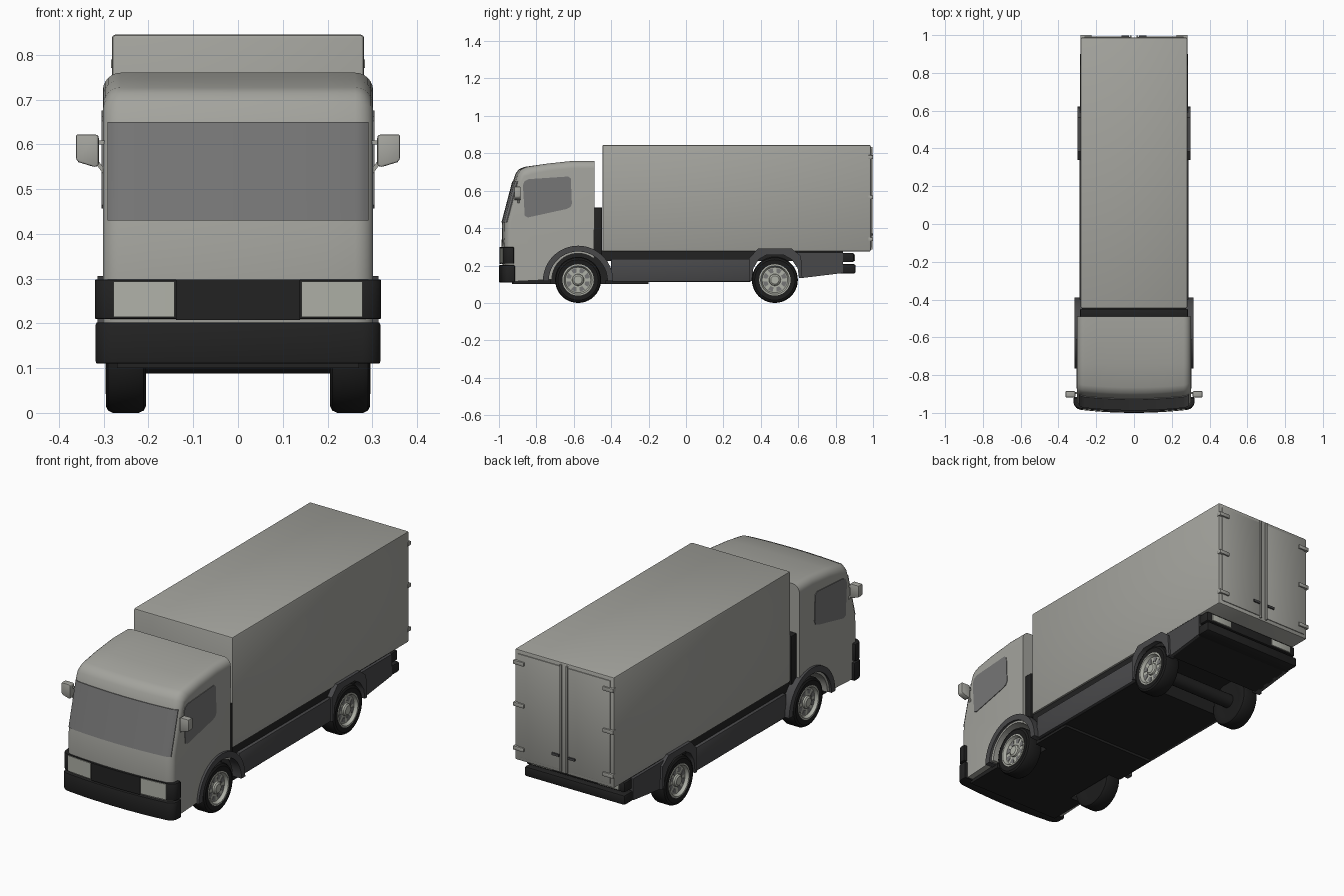
import bpy, bmesh, math

if "Cube" in bpy.data.objects:
    bpy.data.objects.remove(bpy.data.objects["Cube"])

def material(name, r, g, b):
    m = bpy.data.materials.new(name)
    m.diffuse_color = (r, g, b, 1)
    m.use_nodes = True
    m.node_tree.nodes["Principled BSDF"].inputs["Base Color"].default_value = m.diffuse_color
    return m

BODY = material("body_light_grey", .37, .37, .34)
RIM = material("wheel_and_lamp_grey", .43, .44, .39)
GLASS = material("window_grey", .18, .18, .18)
TRIM = material("trim_dark_grey", .065, .065, .068)
BLACK = material("black_plastic", .016, .016, .016)
TYRE = material("tyre_black", .012, .012, .012)

def loft(name, rings, mat, bevel=0, segs=2):
    """Closed skin through equal-sized rings, capped at both ends."""
    bm = bmesh.new()
    vs = [[bm.verts.new(p) for p in ring] for ring in rings]
    n = len(vs[0])
    for a, b in zip(vs, vs[1:]):
        for i in range(n):
            j = (i + 1) % n
            bm.faces.new((a[i], a[j], b[j], b[i]))
    bm.faces.new(vs[0])
    bm.faces.new(vs[-1])
    bmesh.ops.recalc_face_normals(bm, faces=bm.faces[:])
    if bevel:
        edges = [e for e in bm.edges if e.calc_face_angle(0) > .6]
        bmesh.ops.bevel(bm, geom=edges, offset=bevel, segments=segs, profile=.5, affect='EDGES')
    me = bpy.data.meshes.new(name)
    bm.to_mesh(me)
    bm.free()
    me.materials.append(mat)
    me.shade_smooth()
    me.set_sharp_from_angle(angle=math.radians(35))
    ob = bpy.data.objects.new(name, me)
    bpy.context.collection.objects.link(ob)
    return ob

def side_shape(name, pts, x0, x1, mat, bevel=0):
    """Extrude a (y, z) outline across x."""
    return loft(name, [[(x, y, z) for y, z in pts] for x in (x0, x1)], mat, bevel)

def front_shape(name, pts, y0, y1, mat, bevel=0, s=1):
    """Extrude an (x, z) outline along y."""
    return loft(name, [[(s * x, y, z) for x, z in pts] for y in (y0, y1)], mat, bevel)

def box(name, x0, x1, y0, y1, z0, z1, mat, bevel=0):
    return side_shape(name, [(y0, z0), (y1, z0), (y1, z1), (y0, z1)], x0, x1, mat, bevel)

def lathe(name, prof, s, cy, cz, mat, n=40):
    return loft(name, [[(s * x, cy + r * math.cos(2 * math.pi * i / n), cz + r * math.sin(2 * math.pi * i / n))
                        for i in range(n)] for x, r in prof], mat)

def arc(cy, cz, r, a0, a1, n):
    return [(cy + r * math.cos(math.radians(a0 + (a1 - a0) * i / n)),
             cz + r * math.sin(math.radians(a0 + (a1 - a0) * i / n))) for i in range(n + 1)]

def corner(x, w):
    t = min(1, max(0, (abs(x) - w + .04) / .04))
    return 1 - math.sqrt(1 - t * t)

def bow(x, w):
    """Backward sweep of the nose at x for half width w."""
    return .2 * x * x + .03 * corner(x, w)

def stations(x0, x1, w):
    ends = [w - .04 + .04 * math.sin(math.radians(a)) for a in range(0, 91, 15)]
    marks = [.07, .14, .2] + ends
    marks = [0] + marks + [-m for m in marks]
    return [x0] + sorted(m for m in marks if x0 + .001 < m < x1 - .001) + [x1]

def nose_panel(name, x0, x1, z0, z1, yb, yt, w, mat, depth=None, back=None, bevel=0):
    rings = []
    for x in stations(x0, x1, w):
        lo, hi = yb + bow(x, w), yt + bow(x, w)
        rings.append([(x, lo, z0), (x, hi, z1),
                      (x, back if depth is None else hi + depth, z1),
                      (x, back if depth is None else lo + depth, z0)])
    return loft(name, rings, mat, bevel)

# Cab shell with front wheel arch
FY, RY, WZ, W = -.577, .475, .123, .302
profile = [(-.965, .115), (-.983, .21), (-.986, .30), (-.983, .43), (-.925, .65), (-.912, .69),
           (-.895, .714), (-.865, .727), (-.74, .745), (-.60, .76), (-.49, .76)]
profile += arc(FY, .125, .14, 52, 180, 14)
rings = []
for x in stations(-W, W, W):
    ring = []
    for y, z in profile:
        fw = min(1, max(0, (-.8 - y) / .08))
        rw = min(1, max(0, (z - .68) / .04))
        ring.append((x, y + fw * bow(x, W), z - rw * .04 * corner(x, W)))
    rings.append(ring)
loft("cab", rings, BODY)

# Windscreen, lamp band, grille, headlights and bumper
nose_panel("windscreen", -.291, .291, .43, .65, -.987, -.929, W, GLASS, depth=.008)
nose_panel("lamp_band", -.32, .32, .21, .298, -.994, -.994, .32, BLACK, back=-.92, bevel=.004)
nose_panel("grille", -.138, .138, .208, .298, -.998, -.998, .32, BLACK, depth=.008)
for x0, x1 in ((.142, .278), (-.278, -.142)):
    nose_panel("headlight", x0, x1, .214, .294, -.998, -.998, .32, RIM, depth=.008)
nose_panel("front_bumper", -.318, .318, .11, .202, -1.0, -1.0, .318, BLACK, back=-.915, bevel=.005)

# Cargo box and rear door details
box("cargo_box", -.282, .282, -.447, .988, .275, .845, BODY, .008)
for s in (1, -1):
    box("rear_door", s * .022, s * .262, .985, .992, .295, .825, BODY, .002)
    box("door_lock_rod", s * .012, s * .022, .985, .998, .285, .835, BODY, .002)
    box("door_handle", s * .026, s * .065, .99, .999, .36, .372, TRIM)
    for z in (.34, .565, .78):
        box("door_hinge", s * .225, s * .284, .975, 1.0, z - .01, z + .01, BODY, .002)

# Chassis, floor and gap filler behind the cab
box("cab_back_panel", -.285, .285, -.495, -.449, .26, .51, BLACK, .004)
box("chassis", -.272, .272, -.46, .84, .225, .28, BLACK)
box("underbody", -.274, .274, -.40, .345, .113, .23, BLACK)
box("front_floor", -.27, .27, -.93, -.725, .10, .13, BLACK)
box("front_axle_floor", -.2, .2, -.73, -.42, .10, .27, BLACK)
box("middle_floor", -.27, .27, -.43, -.2, .10, .12, BLACK)
rear_outline = [(.585, .235), (.618, .133), (.84, .16), (.84, .27), (.585, .27)]
side_shape("rear_underbody", rear_outline, -.272, .272, BLACK)
lathe("rear_axle", [(-.215, .035), (.215, .035)], 1, RY, WZ, BLACK, 20)

# Rear bumper and lamps
box("rear_bumper", -.285, .285, .825, .906, .157, .207, BLACK, .008)
box("rear_lamp_bar", -.28, .28, .835, .897, .218, .268, BLACK, .006)

for s in (1, -1):
    box("rear_lamp", s * .13, s * .25, .895, .903, .225, .26, RIM, .002)

    # Side windows
    window = [(-.872, .63), (-.862, .652), (-.84, .662), (-.63, .676), (-.616, .665), (-.61, .53),
              (-.618, .512), (-.64, .502), (-.845, .457), (-.862, .465)]
    side_shape("side_window", window, s * .298, s * .305, GLASS)

    # Front wheel arch
    fender = arc(FY, .118, .188, 180, 0, 22) + arc(FY, .118, .157, 0, 180, 22)
    side_shape("front_fender", fender, s * .262, s * .314, TRIM)

    # Side skirts and rear wheel arch
    skirt = [(-.40, .115), (.345, .115), (.345, .235), (-.40, .235)]
    side_shape("side_skirt", skirt, s * .262, s * .289, TRIM, .003)
    arch = [(.338, .117), (.338, .24), (.385, .29), (.565, .29), (.615, .25), (.622, .134), (.604, .134),
            (.597, .185), (.565, .232), (.52, .257), (.43, .257), (.388, .232), (.36, .185), (.352, .117)]
    side_shape("rear_wheel_arch", arch, s * .255, s * .298, TRIM)
    side_shape("rear_skirt", rear_outline, s * .262, s * .287, TRIM)

    # Mirrors
    mirror = [(.311, .618), (.316, .622), (.362, .622), (.362, .567), (.356, .56), (.32, .549), (.311, .553)]
    front_shape("mirror", mirror, -.918, -.885, BODY, .004, s)
    front_shape("mirror_upper_arm", [(.295, .6), (.315, .6), (.315, .608), (.295, .608)], -.9, -.89, BODY, 0, s)
    front_shape("mirror_lower_arm", [(.295, .54), (.302, .535), (.32, .56), (.313, .565)], -.9, -.89, BODY, 0, s)

    # Wheels: tyre, dished rim, hub and slots
    for cy in (FY, RY):
        lathe("tyre", [(.209, .02), (.209, .085), (.206, .108), (.211, .118), (.222, .123), (.28, .123),
                       (.29, .118), (.295, .108), (.291, .083), (.268, .078)], s, cy, WZ, TYRE)
        lathe("wheel_rim", [(.262, .081), (.295, .084), (.296, .076), (.28, .068)], s, cy, WZ, RIM)
        lathe("wheel_hub", [(.27, .034), (.288, .03), (.294, .022), (.294, .008)], s, cy, WZ, RIM, 24)
        for k in range(8):
            a = 45 * k + 22.5
            slot = arc(cy, WZ, .063, a - 14, a + 14, 3) + arc(cy, WZ, .04, a + 11, a - 11, 3)
            side_shape("wheel_slot", slot, s * .276, s * .282, GLASS)
